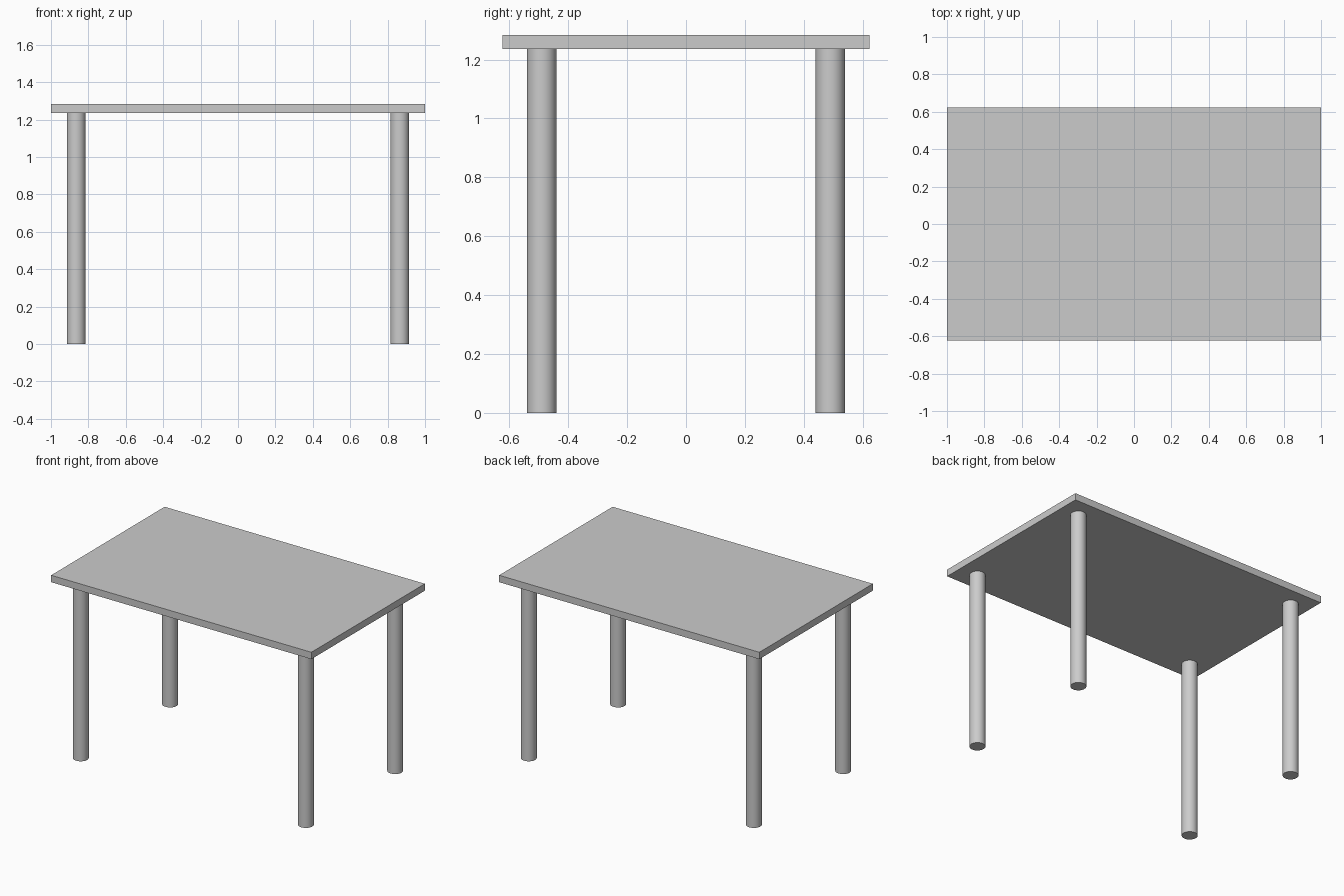
import bpy

cube = bpy.data.objects.get("Cube")
if cube:
    bpy.data.objects.remove(cube, do_unlink=True)

HEIGHT, UNDERSIDE = 1.284, 1.236
WIDTH, DEPTH = 2.0, 1.246
LEG_X, LEG_Y, LEG_RADIUS = 0.865, 0.49, 0.05

# Single grey finish
grey = bpy.data.materials.new("plain grey")
grey.use_nodes = True
colour = (0.6, 0.6, 0.6, 1)
grey.diffuse_color = colour
grey.node_tree.nodes["Principled BSDF"].inputs["Base Color"].default_value = colour

# Table top slab
bpy.ops.mesh.primitive_cube_add(size=1, location=(0, 0, (HEIGHT + UNDERSIDE) / 2))
top = bpy.context.object
top.name = "table_top"
top.scale = (WIDTH, DEPTH, HEIGHT - UNDERSIDE)
bpy.ops.object.transform_apply(location=False, rotation=False, scale=True)
top.data.materials.append(grey)


def add_leg(name, x, y):
    bpy.ops.mesh.primitive_cylinder_add(
        vertices=32, radius=LEG_RADIUS, depth=UNDERSIDE, location=(x, y, UNDERSIDE / 2))
    leg = bpy.context.object
    leg.name = name
    leg.data.materials.append(grey)
    bpy.ops.object.shade_smooth_by_angle()


# Four round legs
for end, sy in (("front", -1), ("back", 1)):
    for side, sx in (("left", 1), ("right", -1)):
        add_leg(f"{end}_{side}_leg", sx * LEG_X, sy * LEG_Y)
